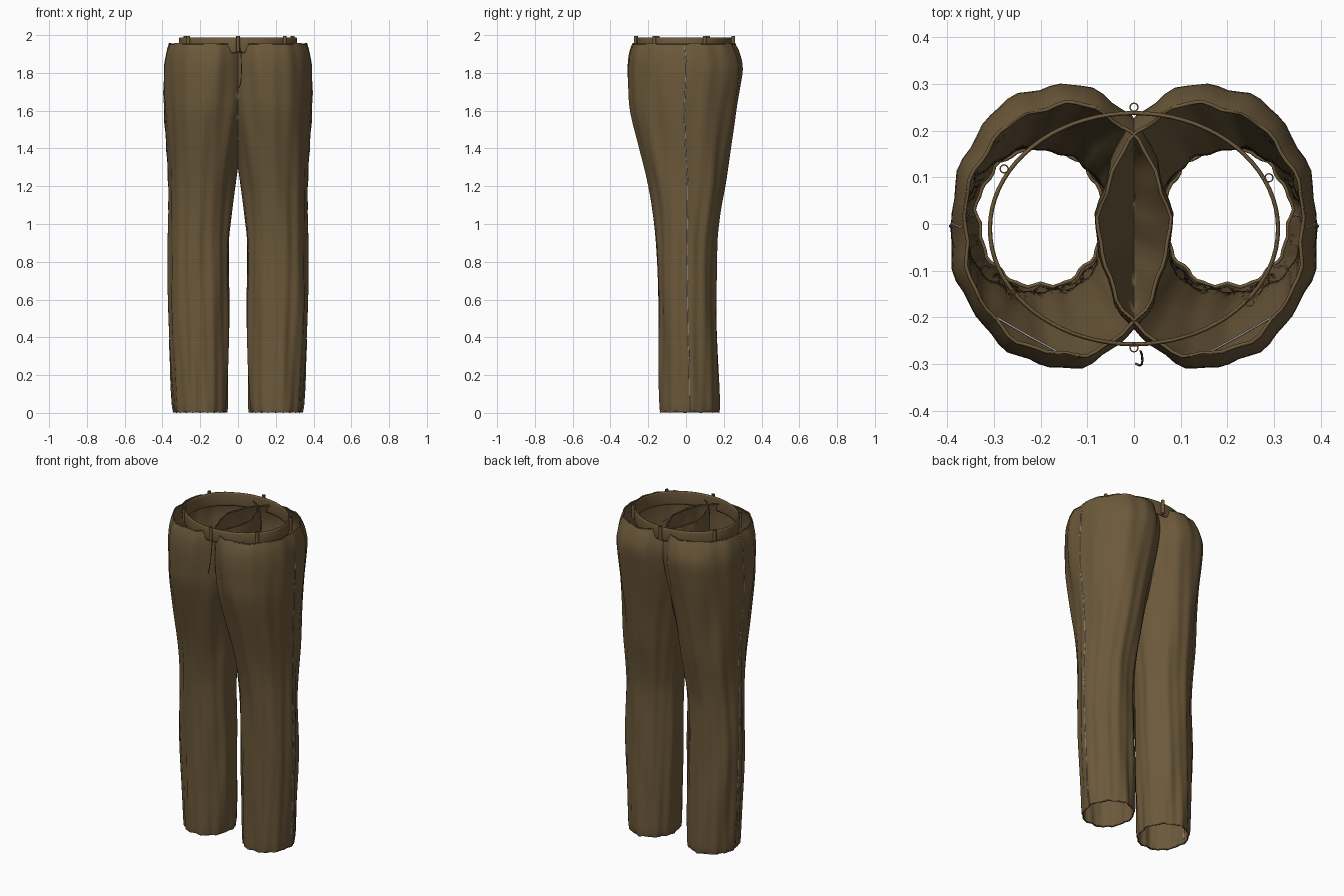
import bpy, bmesh, math

if "Cube" in bpy.data.objects:
    bpy.data.objects.remove(bpy.data.objects["Cube"])


def material(name, rgb):
    m = bpy.data.materials.new(name)
    m.diffuse_color = (*rgb, 1)
    m.use_nodes = True
    m.node_tree.nodes["Principled BSDF"].inputs["Base Color"].default_value = m.diffuse_color
    return m


BROWN = material("brown cloth", (0.150, 0.100, 0.043))
GREY = material("pale stitching", (0.36, 0.34, 0.32))

# Leg outline stations: z, inner x, outer x, front y, back y
STATIONS = [
    (0.00, 0.062, 0.338, -0.138, 0.168),
    (0.03, 0.058, 0.343, -0.140, 0.172),
    (0.30, 0.050, 0.358, -0.142, 0.168),
    (0.60, 0.046, 0.370, -0.146, 0.160),
    (0.90, 0.047, 0.366, -0.156, 0.162),
    (1.05, 0.034, 0.364, -0.170, 0.180),
    (1.20, 0.016, 0.366, -0.196, 0.207),
    (1.40, -0.015, 0.374, -0.245, 0.235),
    (1.60, -0.055, 0.388, -0.293, 0.268),
    (1.72, -0.072, 0.393, -0.304, 0.288),
    (1.83, -0.078, 0.392, -0.307, 0.300),
    (1.91, -0.078, 0.381, -0.298, 0.280),
    (1.955, -0.074, 0.366, -0.282, 0.258),
]


def outline(z):
    """Smoothly interpolated leg outline at height z."""
    z = min(max(z, 0), 1.955)
    i = max(k for k in range(len(STATIONS) - 1) if STATIONS[k][0] <= z)

    def slope(k, c):
        a, b = STATIONS[max(k - 1, 0)], STATIONS[min(k + 1, len(STATIONS) - 1)]
        return (b[c] - a[c]) / (b[0] - a[0])
    a, b = STATIONS[i], STATIONS[i + 1]
    h = b[0] - a[0]
    t = (z - a[0]) / h
    return [(2*t**3 - 3*t**2 + 1) * a[c] + (t**3 - 2*t**2 + t) * h * slope(i, c)
            + (3*t**2 - 2*t**3) * b[c] + (t**3 - t**2) * h * slope(i + 1, c)
            for c in range(1, 5)]


def leg_point(z, a, grow=0.0):
    """Point on the leg with soft vertical folds; a = 0 is the outer side."""
    x0, x1, y0, y1 = outline(z)
    fold = (0.0035 * math.sin(9 * a + 2.2 * z + 0.8 * math.sin(4 * z))
            + 0.003 * math.sin(17 * a - 3.1 * z)
            + 0.002 * math.sin(5 * a + 9 * z))
    g = fold + grow
    return ((x0 + x1) / 2 + ((x1 - x0) / 2 + g) * math.cos(a),
            (y0 + y1) / 2 + ((y1 - y0) / 2 + g) * math.sin(a), z)


def make_object(name, bm, mat, mirror=False):
    bmesh.ops.recalc_face_normals(bm, faces=bm.faces)
    me = bpy.data.meshes.new(name)
    bm.to_mesh(me)
    bm.free()
    ob = bpy.data.objects.new(name, me)
    bpy.context.collection.objects.link(ob)
    me.materials.append(mat)
    for p in me.polygons:
        p.use_smooth = True
    if mirror:
        ob.modifiers.new("other side", 'MIRROR')
    return ob


def loft(bm, rings, wrap=False):
    """Skin closed rings of points."""
    vs = [[bm.verts.new(p) for p in r] for r in rings]
    n = len(vs[0])
    for k in range(len(vs) if wrap else len(vs) - 1):
        a, b = vs[k], vs[(k + 1) % len(vs)]
        for i in range(n):
            bm.faces.new((a[i], a[(i + 1) % n], b[(i + 1) % n], b[i]))


def line(name, points, radius, mat, mirror=False):
    """Thin round thread through points."""
    cu = bpy.data.curves.new(name, 'CURVE')
    cu.dimensions = '3D'
    cu.bevel_depth = radius
    cu.bevel_resolution = 1
    cu.use_fill_caps = True
    sp = cu.splines.new('POLY')
    sp.points.add(len(points) - 1)
    for p, co in zip(sp.points, points):
        p.co = (*co, 1)
    ob = bpy.data.objects.new(name, cu)
    bpy.context.collection.objects.link(ob)
    cu.materials.append(mat)
    if mirror:
        ob.modifiers.new("other side", 'MIRROR')
    return ob


# Trouser legs: open cloth tubes that cross at the seat
SIDES, ROWS = 64, 70
bm = bmesh.new()
rings = []
for k in range(ROWS + 1):
    z = 1.955 * k / ROWS
    ring = []
    for i in range(SIDES):
        a = math.tau * i / SIDES
        x, y, _ = leg_point(z, a)
        wave = 0.004 * math.sin(7 * a) if k == ROWS else 0
        wave += 0.004 * (1 + math.sin(11 * a)) if k == 0 else 0
        ring.append((x, y, z + wave))
    rings.append(ring)
loft(bm, rings)
make_object("trouser_legs", bm, BROWN, mirror=True)

# Rolled hem edges
for name, z, grow in (("leg_hem", 0.006, -0.003), ("top_edge", 1.953, -0.002)):
    pts = [leg_point(z, math.tau * i / SIDES, grow) for i in range(SIDES + 1)]
    line(name, pts, 0.004, BROWN, mirror=True)

# Waistband: thin upright oval band
bm = bmesh.new()
rings = []
for i in range(72):
    a = math.tau * i / 72
    ring = []
    for dr, z in ((0, 1.905), (0.003, 1.915), (0.003, 1.978), (0, 1.988),
                  (-0.004, 1.988), (-0.006, 1.978), (-0.006, 1.915), (-0.004, 1.905)):
        ring.append(((0.310 + dr) * math.cos(a),
                     -0.010 + (0.249 + dr) * math.sin(a), z))
    rings.append(ring)
loft(bm, rings, wrap=True)
make_object("waistband", bm, BROWN)

# Belt loops: small upright open sleeves
for x, y in ((0, 0.250), (-0.278, 0.118), (0.289, 0.099),
             (-0.263, -0.150), (0.248, -0.168), (0, -0.265)):
    bm = bmesh.new()
    prof = ((0.010, 1.912), (0.010, 1.996), (0.007, 1.996), (0.007, 1.912))
    loft(bm, [[(x + r * math.cos(math.tau * i / 16),
                y + r * math.sin(math.tau * i / 16), z) for r, z in prof]
              for i in range(16)], wrap=True)
    ob = make_object("belt_loop", bm, BROWN)
    for p in ob.data.polygons:
        p.use_smooth = False

# Fly stitching: thin hook-shaped thread at the front
line("fly_stitch", [(0.014, -0.272, 1.93), (0.017, -0.280, 1.88),
                    (0.018, -0.292, 1.82), (0.017, -0.300, 1.77),
                    (0.012, -0.303, 1.74), (0.004, -0.299, 1.72)], 0.0025, BROWN)

# Side seams down the outside of each leg
line("side_seam", [leg_point(0.01 + 1.93 * k / 90, 0.015, -0.0005 + 0.0015 * math.sin(k * 0.9))
                   for k in range(91)], 0.0025, GREY, mirror=True)

# Slanted pocket openings inside the front
line("pocket_edge", [(0.157, -0.277, 1.88), (0.225, -0.240, 1.83), (0.300, -0.197, 1.77)],
     0.0025, GREY, mirror=True)
